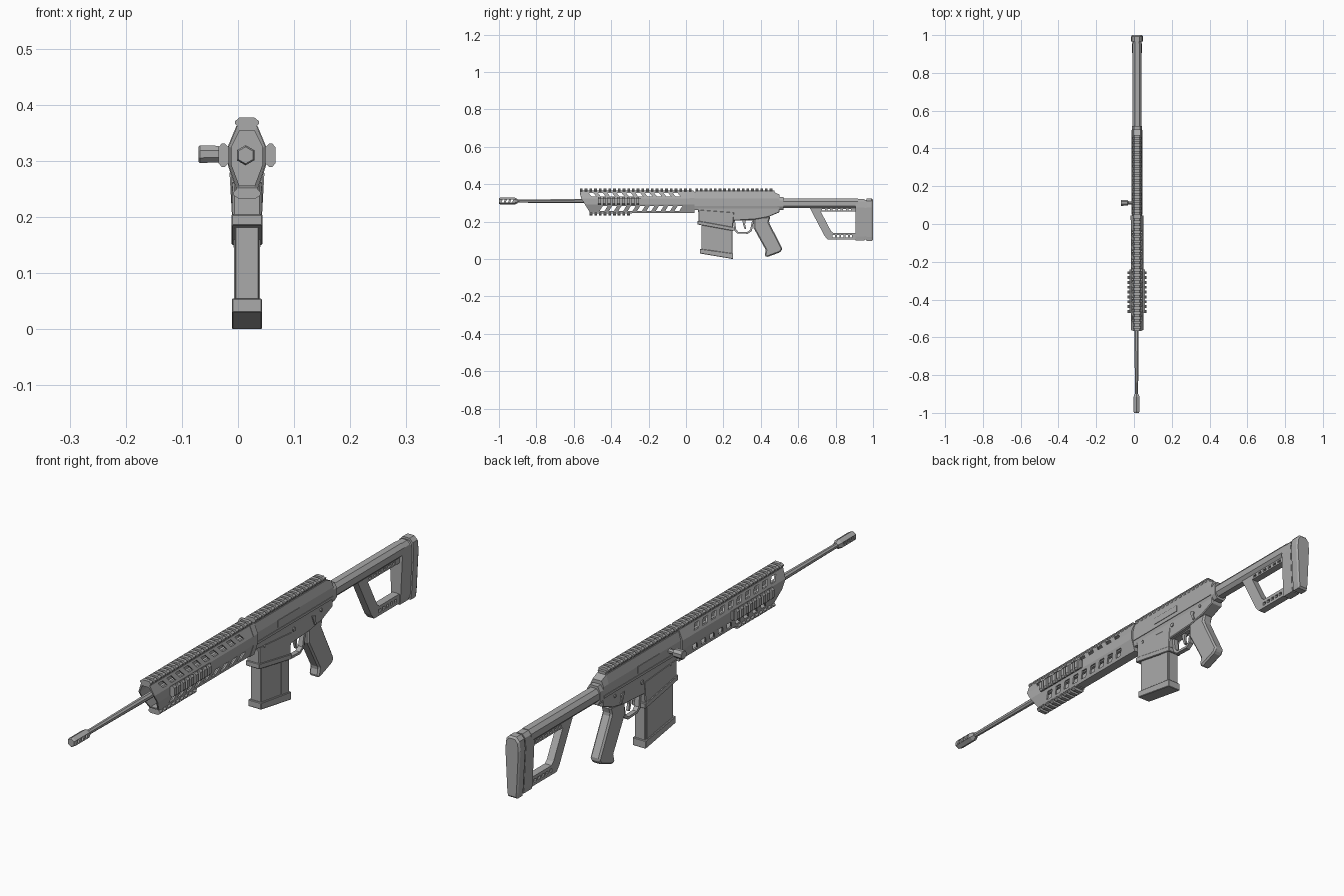
import bpy, bmesh, math
from mathutils import Vector

if "Cube" in bpy.data.objects:
    bpy.data.objects.remove(bpy.data.objects["Cube"])

CX = 0.016      # centre plane
BORE = 0.31     # barrel height

metal = bpy.data.materials.new("gunmetal_grey")
metal.use_nodes = True
metal.diffuse_color = (0.4, 0.4, 0.4, 1)
metal.node_tree.nodes["Principled BSDF"].inputs["Base Color"].default_value = (0.4, 0.4, 0.4, 1)


def finish(name, bm, bevel=0):
    bmesh.ops.recalc_face_normals(bm, faces=bm.faces)
    mesh = bpy.data.meshes.new(name)
    bm.to_mesh(mesh)
    bm.free()
    mesh.materials.append(metal)
    obj = bpy.data.objects.new(name, mesh)
    bpy.context.collection.objects.link(obj)
    if bevel:
        mod = obj.modifiers.new("chamfer", "BEVEL")
        mod.width, mod.segments, mod.limit_method = bevel, 1, "ANGLE"
    return obj


def add_loft(bm, rings, closed=False):
    """Skin rings of equal length; cap the ends or close into a loop."""
    vr = [[bm.verts.new(p) for p in ring] for ring in rings]
    pairs = list(zip(vr, vr[1:])) + ([(vr[-1], vr[0])] if closed else [])
    n = len(vr[0])
    for a, b in pairs:
        for i in range(n):
            j = (i + 1) % n
            bm.faces.new((a[i], a[j], b[j], b[i]))
    if not closed:
        bm.faces.new(vr[0])
        bm.faces.new(vr[-1])


def loft(name, rings, closed=False, bevel=0):
    bm = bmesh.new()
    add_loft(bm, rings, closed)
    return finish(name, bm, bevel)


def side(pts, x):
    return [(x, y, z) for y, z in pts]


def prism(name, pts, half, bevel=0, cx=CX):
    """Side profile (y, z) extruded across the width."""
    return loft(name, [side(pts, cx - half), side(pts, cx + half)], bevel=bevel)


def frame(name, outer, inner, half, bevel=0):
    """Side profile with an opening."""
    rings = [side(outer, CX - half), side(outer, CX + half),
             side(inner, CX + half), side(inner, CX - half)]
    return loft(name, rings, True, bevel)


def section(half, y):
    """Mirror a right half outline (x, z), listed bottom to top."""
    return [(CX + x, y, z) for x, z in half] + [(CX - x, y, z) for x, z in reversed(half)]


def rod(name, stations, sides, axis="y", at=(0, 0, 0)):
    """Turned part from (position, radius) stations along an axis."""
    rings = []
    for t, r in stations:
        ring = []
        for k in range(sides):
            a = 2 * math.pi * (k + 0.5) / sides
            u, v = r * math.cos(a), r * math.sin(a)
            ring.append(Vector(at) + Vector((u, t, v) if axis == "y" else (t, u, v)))
        rings.append(ring)
    return loft(name, rings)


def rail(name, y0, y1, angle, base, width=0.042, pitch=0.025):
    """Toothed accessory rail; angle turns it about the long axis."""
    bm = bmesh.new()
    c, s = math.cos(angle), math.sin(angle)

    def ring(outline, y):
        return [(CX + u * c + v * s, y, BORE - u * s + v * c) for u, v in outline]
    w = width / 2
    bed = [(-w * .7, base - .006), (w * .7, base - .006), (w * .8, base + .007), (-w * .8, base + .007)]
    tooth = [(-w * .75, base), (w * .75, base), (w, base + .006), (w, base + .011),
             (w * .65, base + .017), (-w * .65, base + .017), (-w, base + .011), (-w, base + .006)]
    add_loft(bm, [ring(bed, y0), ring(bed, y1)])
    count = round((y1 - y0) / pitch)
    step = (y1 - y0) / count
    for i in range(count):
        a = y0 + i * step
        add_loft(bm, [ring(tooth, a), ring(tooth, a + step * .58)])
    return finish(name, bm)


def carve(obj, shapes, half=0.1):
    """Cut side profiles right through a part."""
    bm = bmesh.new()
    for pts in shapes:
        add_loft(bm, [side(pts, CX - half), side(pts, CX + half)])
    cutter = finish("cutter", bm)
    cutter.hide_render = True
    mod = obj.modifiers.new("cut", "BOOLEAN")
    mod.object, mod.operation, mod.solver = cutter, "DIFFERENCE", "EXACT"
    dg = bpy.context.evaluated_depsgraph_get()
    obj.data = bpy.data.meshes.new_from_object(obj.evaluated_get(dg))
    obj.modifiers.clear()
    bpy.data.objects.remove(cutter)


def slot(y, z, length, height, lean=0):
    h, l = height / 2, length / 2
    return [(y - l - lean, z - h), (y + l - lean, z - h), (y + l + lean, z + h), (y - l + lean, z + h)]


# Barrel and muzzle brake
bore = (0.0135, 0, BORE)
rod("barrel", [(-.92, .009), (-.56, .012), (0.06, .014)], 8, at=bore)
brake = rod("muzzle_brake", [(-1, .015), (-.993, .018), (-.915, .018), (-.9, .011)], 6, at=bore)
carve(brake, [slot(y, BORE, .012, .016, .003) for y in (-.978, -.955, -.932)])

# Hollow handguard with a raked nose
shell = [(.018, .247), (.033, .293), (.033, .325), (.018, .361)]
core = [(.013, .254), (.028, .294), (.028, .324), (.013, .354)]


def raked(half):
    return [(x, y + max(0, .335 - z) * .62, z) for x, y, z in section(half, -.567)]


guard = loft("handguard", [raked(shell), section(shell, .035), section(core, .035), raked(core)], True)
slots = [slot(-.50 + i * .05, .344, .026, .02, -.008) for i in range(10)]
slots += [slot(-.44 + i * .05, .271, .026, .026, .008) for i in range(9)]
carve(guard, slots)
collar = [(.019, .245), (.034, .292), (.034, .326), (.019, .362)]
loft("barrel_nut", [section(collar, .02), section(collar, .046)])

# Accessory rails
rail("handguard_top_rail", -.567, .04, 0, .05)
rail("receiver_top_rail", .05, .472, 0, .05)
rail("left_rail", -.47, -.24, math.pi / 2, .034)
rail("right_rail", -.47, -.24, -math.pi / 2, .034)
rail("bottom_rail", -.515, -.29, math.pi, .06, .048)

# Receiver
upper = [(.022, .262), (.027, .285), (.027, .325), (.018, .358)]
loft("upper_receiver", [section(upper, .046), section(upper, .47),
                        [(x, y, min(z, .345)) for x, y, z in section(upper, .5)]])
prism("lower_receiver", [(.05, .30), (.05, .272), (.064, .265), (.07, .215), (.25, .205), (.37, .212),
                         (.44, .225), (.475, .24), (.5, .25), (.5, .30)], .024, .003)
prism("receiver_ledge", [(.05, .283), (.498, .283), (.498, .292), (.05, .292)], .029)
prism("magazine_well", [(.066, .265), (.066, .2), (.25, .165), (.258, .25)], .0255, .003)
prism("magazine_well_lip", [(.062, .205), (.062, .185), (.255, .15), (.255, .17)], .028, .002)

# Magazine
prism("magazine", [(.082, .2), (.248, .2), (.248, .015), (.082, .04)], .0215, .002)
prism("magazine_spine", [(.2, .2), (.24, .2), (.24, .015), (.2, .02)], .0235)
prism("magazine_base", [(.074, .055), (.252, .03), (.252, 0), (.074, .03)], .027, .002)

# Trigger group
frame("trigger_guard",
      [(.25, .214), (.258, .152), (.275, .137), (.33, .135), (.352, .15), (.365, .214)],
      [(.262, .205), (.268, .158), (.279, .146), (.327, .144), (.343, .156), (.353, .205)], .009)
prism("trigger", [(.3, .215), (.322, .215), (.316, .185), (.322, .162), (.314, .16), (.306, .182)], .005)

# Pistol grip
prism("pistol_grip", [(.362, .222), (.452, .228), (.443, .198), (.515, .055), (.505, .037), (.432, .01),
                      (.42, .018), (.427, .048), (.376, .14), (.362, .165)], .02, .006)

# Small receiver fittings on both sides
for label, s in (("left", 1), ("right", -1)):
    for i, (y, z, r) in enumerate(((.27, .255, .008), (.39, .252, .007), (.43, .265, .006), (.1, .257, .006))):
        x = CX + s * .022
        rod(f"{label}_pin_{i + 1}", [(x, r), (x + s * .006, r)], 8, "x", (0, y, z))
    prism(f"{label}_selector", [(.375, .262), (.385, .262), (.4, .225), (.39, .225)], .003, cx=CX + s * .025)
    prism(f"{label}_port_cover", [(.17, .3), (.3, .3), (.3, .325), (.17, .325)], .002, cx=CX + s * .027)

# Charging handle
rod("charging_handle", [(.0, .009), (-.03, .009), (-.034, .016), (-.068, .017), (-.07, .015)], 8, "x", (0, .112, .312))

# Stock tube and skeleton frame
tube = [(.012, .272), (.024, .285), (.024, .309), (.012, .323)]
loft("stock_tube", [section(tube, .49), section(tube, .92)])
loft("tube_collar", [section([(.016, .262), (.027, .28), (.027, .314), (.016, .332)], y) for y in (.49, .52)])
skeleton = frame("stock_frame",
                 [(.66, .277), (.925, .277), (.925, .105), (.757, .105), (.74, .125)],
                 [(.72, .255), (.905, .255), (.905, .14), (.787, .14), (.775, .15)], .014)
carve(skeleton, [slot(.735 + i * .028, .265, .015, .008) for i in range(6)]
      + [slot(.79 + i * .023, .122, .013, .012) for i in range(5)])

# Butt
butt = [(.019, .1), (.022, .12), (.031, .275), (.027, .308), (.014, .321)]
slim = [(x * .85, z) for x, z in butt]
loft("butt_shroud", [section(slim, .905), section(slim, .955)])
loft("butt_seam", [section([(x * .8, .21 + (z - .21) * .96) for x, z in butt], y) for y in (.95, .97)])
pad = [(x, .21 + (z - .21) * 1.03) for x, z in butt]
loft("butt_pad", [section(pad, .965), section(pad, .993),
                  section([(x * .85, .21 + (z - .21) * .97) for x, z in butt], 1.0)])
